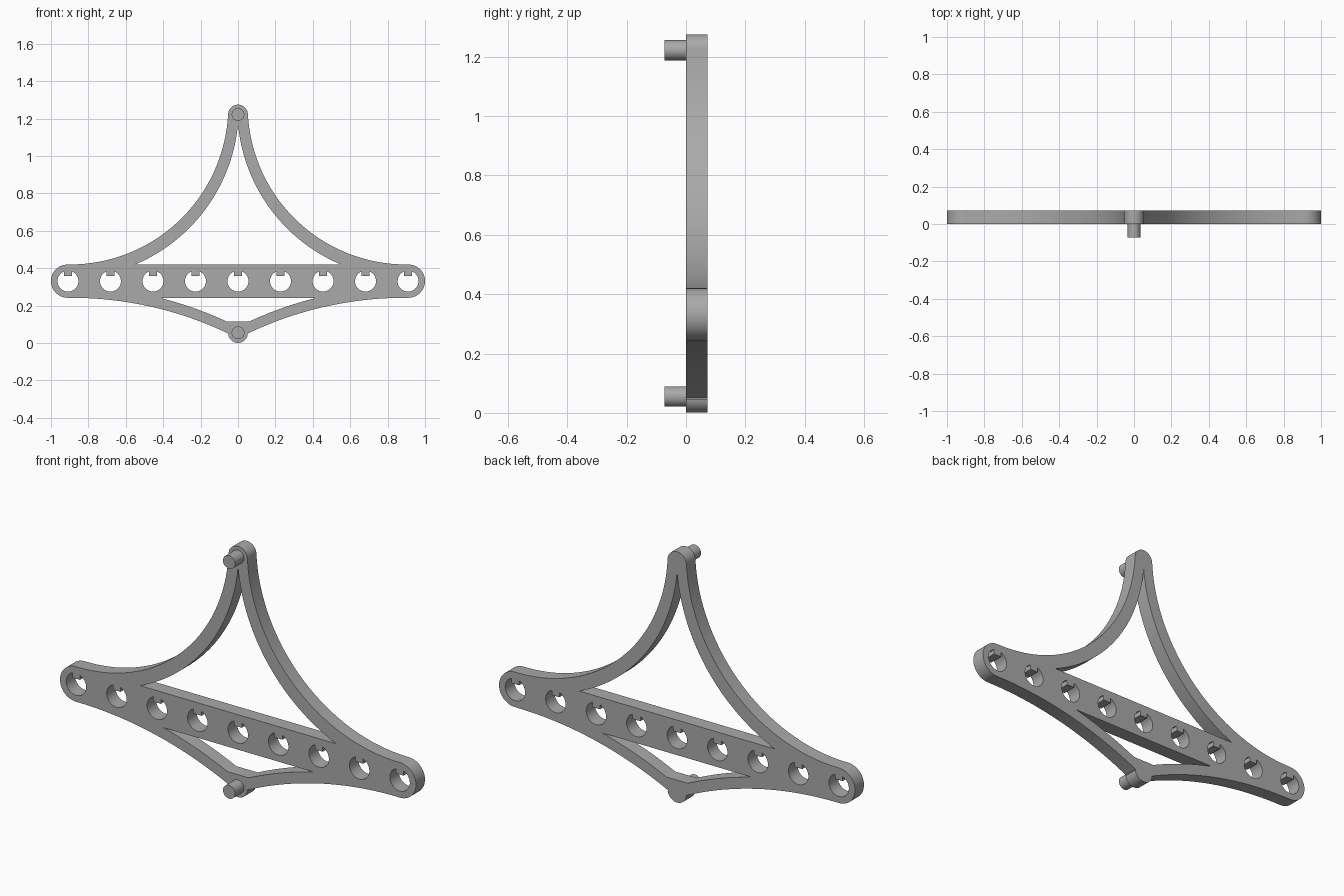
import bpy, bmesh, math
from mathutils import Vector

if "Cube" in bpy.data.objects:
    bpy.data.objects.remove(bpy.data.objects["Cube"], do_unlink=True)

DEPTH = 0.072
BAR_Z, BAR_R, BAR_END = 0.331, 0.089, 0.911
TOP_Z, LOW_Z, BOSS_R, PIN_R = 1.222, 0.054, 0.053, 0.034

grey = bpy.data.materials.new("mid grey")
grey.use_nodes = True
colour = (0.4, 0.4, 0.4, 1)
grey.diffuse_color = colour
grey.node_tree.nodes["Principled BSDF"].inputs["Base Color"].default_value = colour


def sweep(cx, cz, r, start, end, n):
    """Points on a circle between two angles in degrees."""
    angles = [math.radians(start + (end - start) * i / n) for i in range(n + 1)]
    return [Vector((cx + r * math.cos(a), cz + r * math.sin(a))) for a in angles]


def arc(p, q, r, n=32):
    """Arc from p to q whose centre lies right of the direction of travel."""
    p, q = Vector(p), Vector(q)
    d = q - p
    right = Vector((d.y, -d.x)).normalized()
    c = (p + q) / 2 + right * math.sqrt(r * r - d.length_squared / 4)
    a, b = p - c, q - c
    turn = math.atan2(a.x * b.y - a.y * b.x, a.dot(b))
    start = math.degrees(math.atan2(a.y, a.x))
    return sweep(c.x, c.y, r, start, start + math.degrees(turn), n)


def mirrored(half):
    """Close a left-hand half outline with its mirror image."""
    return half + [Vector((-p.x, p.y)) for p in reversed(half) if abs(p.x) > 1e-4]


def finish(ob):
    ob.data.materials.clear()
    ob.data.materials.append(grey)
    bpy.ops.object.select_all(action="DESELECT")
    ob.select_set(True)
    bpy.context.view_layer.objects.active = ob
    bpy.ops.object.shade_smooth_by_angle(angle=math.radians(30))


# Outer outline: top boss, curved arm, bar end, lower arm, bottom boss
outline = mirrored(
    sweep(0, TOP_Z, BOSS_R, 90, 180, 12)
    + arc((-BOSS_R, TOP_Z), (-0.9, BAR_Z + BAR_R), 0.848)[1:]
    + sweep(-BAR_END, BAR_Z, BAR_R, 90, 270, 24)
    + arc((-0.89, BAR_Z - BAR_R), (-0.05, 0.05), 1.95)
    + sweep(0, LOW_Z, BOSS_R, 190, 270, 12))

# Openings above and below the bar
upper_window = mirrored(arc((0, 1.17), (-0.55, BAR_Z + BAR_R), 0.905))
lower_window = mirrored(arc((-0.42, BAR_Z - BAR_R), (-0.06, 0.115), 2.0))

# Round holes, each with a square key at its top
HOLE_R, KEY_W, KEY_Z = 0.056, 0.0215, 0.028
gap = math.degrees(math.asin(KEY_W / HOLE_R))
holes = []
for i in range(-4, 5):
    x = i * 0.2273
    holes.append(sweep(x, BAR_Z, HOLE_R, 90 + gap, 450 - gap, 40)
                 + [Vector((x + s * KEY_W, BAR_Z + KEY_Z)) for s in (1, -1)])

# Fill the flat profile and give it thickness
profile = bpy.data.curves.new("frame_profile", "CURVE")
profile.dimensions = "2D"
profile.fill_mode = "BOTH"
profile.extrude = DEPTH / 2
for loop in [outline, upper_window, lower_window] + holes:
    spline = profile.splines.new("POLY")
    spline.points.add(len(loop) - 1)
    for point, co in zip(spline.points, loop):
        point.co = (co.x, co.y, 0, 1)
    spline.use_cyclic_u = True
source = bpy.data.objects.new("frame_profile", profile)
bpy.context.collection.objects.link(source)
depsgraph = bpy.context.evaluated_depsgraph_get()
mesh = bpy.data.meshes.new_from_object(source.evaluated_get(depsgraph))
bpy.data.objects.remove(source, do_unlink=True)

# Stand the frame upright and weld its edges
bm = bmesh.new()
bm.from_mesh(mesh)
for v in bm.verts:
    v.co = (v.co.x, DEPTH / 2 - v.co.z, v.co.y)
bmesh.ops.remove_doubles(bm, verts=bm.verts, dist=1e-5)
bmesh.ops.recalc_face_normals(bm, faces=bm.faces)
bm.to_mesh(mesh)
bm.free()
frame = bpy.data.objects.new("frame", mesh)
bpy.context.collection.objects.link(frame)
finish(frame)

# Pins sticking out of the front at the two bosses
for name, z in (("top_pin", TOP_Z), ("bottom_pin", LOW_Z + 0.001)):
    bpy.ops.mesh.primitive_cylinder_add(vertices=40, radius=PIN_R, depth=DEPTH + 0.01,
                                        location=(0, -DEPTH / 2 + 0.005, z),
                                        rotation=(math.pi / 2, 0, 0))
    pin = bpy.context.object
    pin.name = name
    finish(pin)
